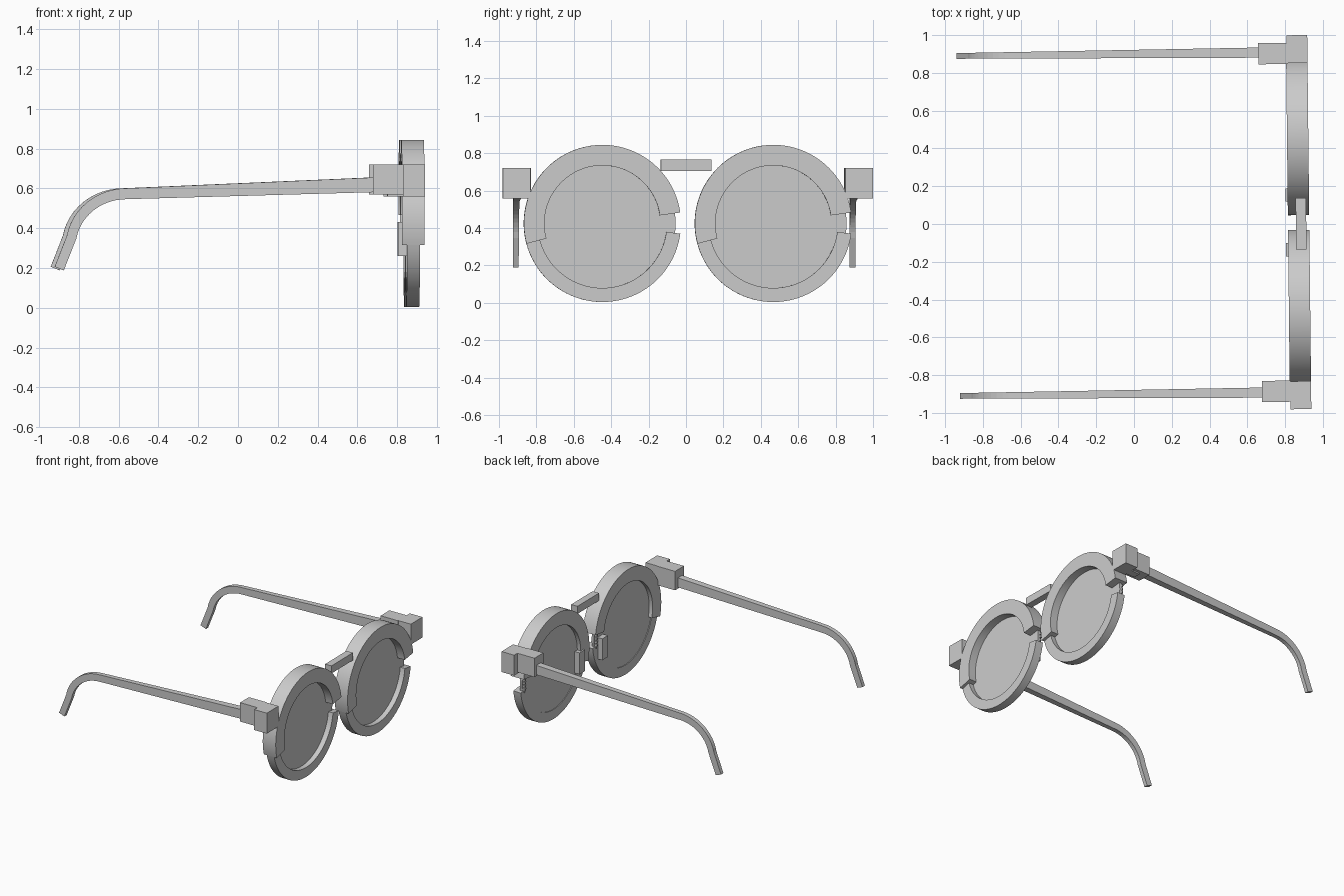
import bpy, bmesh, math
from mathutils import Matrix

if "Cube" in bpy.data.objects:
    bpy.data.objects.remove(bpy.data.objects["Cube"])

TURN = Matrix.Rotation(0.011, 4, 'Z')   # whole model sits very slightly turned
CY, CZ = 0.457, 0.424                   # lens centre


def finish(name, bm, smooth=False):
    bmesh.ops.recalc_face_normals(bm, faces=bm.faces)
    me = bpy.data.meshes.new(name)
    bm.to_mesh(me)
    bm.free()
    me.transform(TURN)
    ob = bpy.data.objects.new(name, me)
    bpy.context.collection.objects.link(ob)
    if smooth:
        bpy.context.view_layer.objects.active = ob
        ob.select_set(True)
        bpy.ops.object.shade_smooth_by_angle(angle=math.radians(30))
        ob.select_set(False)
    return ob


def box(name, x0, x1, y0, y1, z0, z1):
    bm = bmesh.new()
    bmesh.ops.create_cube(bm, size=1)
    for v in bm.verts:
        v.co = ((x0 + x1) / 2 + v.co.x * (x1 - x0),
                (y0 + y1) / 2 + v.co.y * (y1 - y0),
                (z0 + z1) / 2 + v.co.z * (z1 - z0))
    return finish(name, bm)


def sweep(name, rings, smooth=False):
    """Join four-cornered sections into a closed bar."""
    bm = bmesh.new()
    rs = [[bm.verts.new(p) for p in r] for r in rings]
    for a, b in zip(rs, rs[1:]):
        for i in range(4):
            j = (i + 1) % 4
            bm.faces.new((a[i], a[j], b[j], b[i]))
    bm.faces.new(rs[0])
    bm.faces.new(rs[-1])
    return finish(name, bm, smooth)


def rim(name, cy, a0, a1, r_in, r_out, x0, x1, n=56):
    rings = []
    for k in range(n + 1):
        a = math.radians(a0 + (a1 - a0) * k / n)
        c, s = math.cos(a), math.sin(a)
        rings.append([(x, cy + r * c, CZ + r * s) for x, r in
                      ((x0, r_in), (x1, r_in), (x1, r_out), (x0, r_out))])
    return sweep(name, rings, True)


def cylinder(name, centre, r, depth, axis, n):
    bm = bmesh.new()
    m = Matrix.Translation(centre)
    if axis == 'X':
        m = m @ Matrix.Rotation(math.pi / 2, 4, 'Y')
    bmesh.ops.create_cone(bm, cap_ends=True, segments=n, radius1=r, radius2=r,
                          depth=depth, matrix=m)
    return finish(name, bm, True)


# temple centre line: x, z
path = [(0.68, 0.618)]
for k in range(13):
    a = math.radians(90 + 80 * k / 12)
    path.append((-0.57 + 0.28 * math.cos(a), 0.31 + 0.263 * math.sin(a)))
path.append((-0.908, 0.197))


def temple(name, side):
    rings = []
    for i, (x, z) in enumerate(path):
        p, q = path[max(i - 1, 0)], path[min(i + 1, len(path) - 1)]
        tx, tz = q[0] - p[0], q[1] - p[1]
        d = math.hypot(tx, tz)
        nx, nz = tz / d, -tx / d
        if i == 0:
            nx, nz = 0, 1
        h = 0.037 if i == 0 else 0.0275 - 0.003 * i / len(path)
        w = 0.015 + 0.012 * (x + 0.91) / 1.59
        y = side * 0.9
        rings.append([(x + h * nx, y - w, z + h * nz), (x + h * nx, y + w, z + h * nz),
                      (x - h * nx, y + w, z - h * nz), (x - h * nx, y - w, z - h * nz)])
    sweep(name, rings)


for side, tag in ((-1, "right"), (1, "left")):
    cy = side * CY
    # lens and split rim; both rims face the same way
    cylinder(tag + "_lens", (0.855, cy, CZ), 0.392, 0.02, 'X', 96)
    rim(tag + "_upper_rim", cy, 8, 195, 0.31, 0.42, 0.815, 0.928)
    rim(tag + "_lower_rim", cy, 195, 352.5, 0.345, 0.42, 0.84, 0.905)
    # small coil bridging the gap in the rim
    for k in range(4):
        cylinder(f"{tag}_coil_{k + 1}", (0.838, cy + 0.375, 0.385 + k * 0.026),
                 0.014, 0.013, 'Z', 12)
    cylinder(tag + "_coil_core", (0.838, cy + 0.375, CZ), 0.007, 0.13, 'Z', 10)
    # nose pad, end block, hinge and temple
    y0, y1 = sorted((side * 0.11, side * 0.18))
    box(tag + "_nose_pad", 0.803, 0.85, y0, y1, 0.26, 0.43)
    y0, y1 = sorted((side * 0.842, side * 0.99))
    box(tag + "_end_block", 0.818, 0.928, y0, y1, 0.558, 0.72)
    y0, y1 = sorted((side * 0.838, side * 0.95))
    box(tag + "_hinge", 0.668, 0.82, y0, y1, 0.57, 0.72)
    box(tag + "_hinge_plate", 0.74, 0.82, side * 0.895 - 0.03, side * 0.895 + 0.03, 0.56, 0.58)
    temple(tag + "_temple", side)

# bridge
box("bridge", 0.857, 0.912, -0.145, 0.127, 0.705, 0.765)
